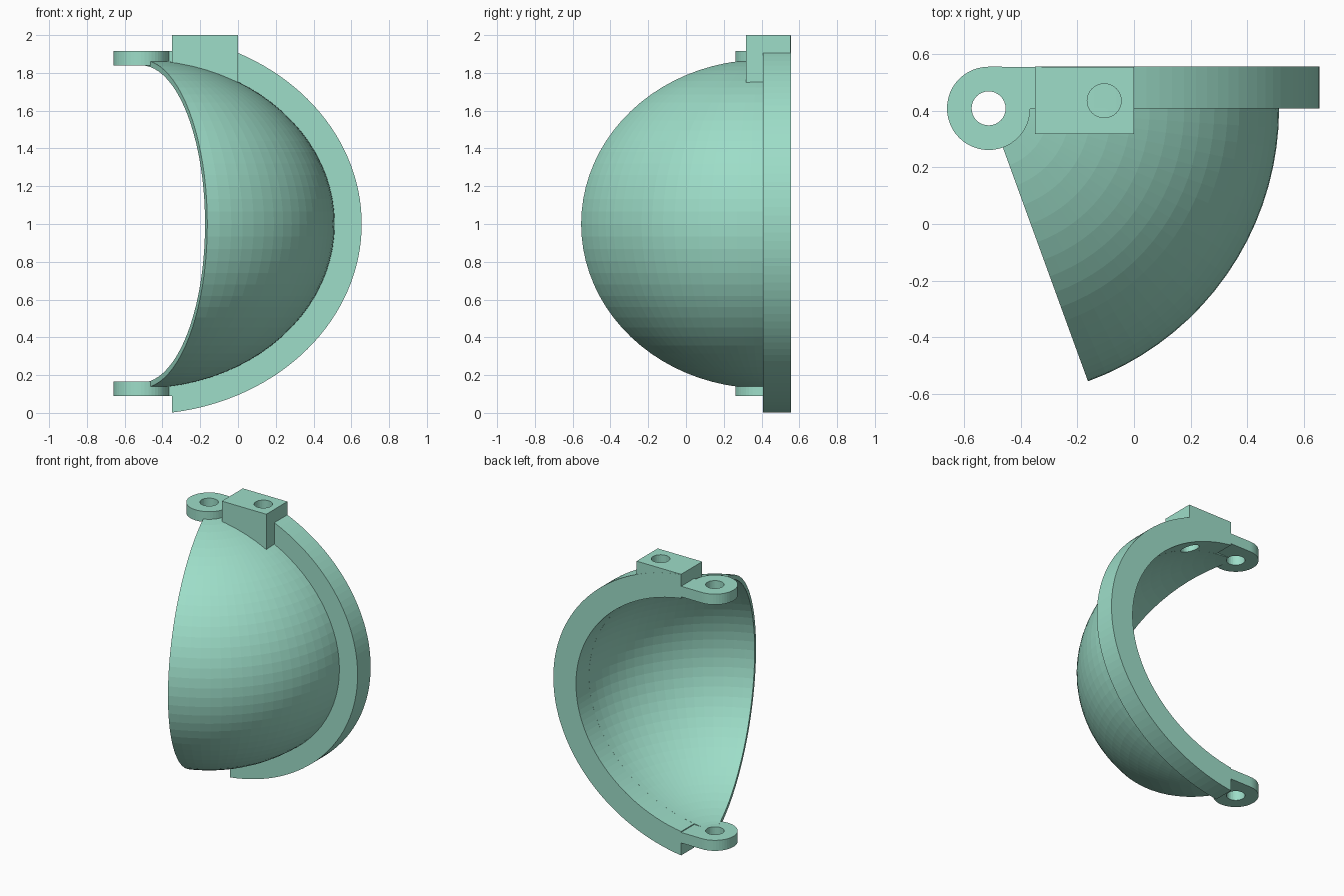
import bpy, bmesh
from math import sin, cos, pi, radians, acos, sqrt
from mathutils import Vector

cube = bpy.data.objects.get("Cube")
if cube:
    bpy.data.objects.remove(cube, do_unlink=True)

# Hinge axis is the centre of the shell and flange
CX, CY, CZ = -0.513, 0.408, 1.0
BACK = 0.555
CUT_X = -0.35
OUTER, INNER = (1.025, 0.87), (0.99, 0.84)   # horizontal and vertical radii
RIM = (1.168, 1.008)
HOLE = 0.06

mint = bpy.data.materials.new("mint green")
mint.use_nodes = True
colour = (0.337, 0.723, 0.578, 1)
mint.diffuse_color = colour
mint.node_tree.nodes["Principled BSDF"].inputs["Base Color"].default_value = colour


def finish(name, bm):
    bmesh.ops.recalc_face_normals(bm, faces=bm.faces)
    mesh = bpy.data.meshes.new(name)
    bm.to_mesh(mesh)
    bm.free()
    obj = bpy.data.objects.new(name, mesh)
    bpy.context.collection.objects.link(obj)
    mesh.materials.append(mint)
    return obj


def extrude_outline(name, points, shift):
    bm = bmesh.new()
    face = bm.faces.new([bm.verts.new(p) for p in points])
    new = bmesh.ops.extrude_face_region(bm, geom=[face])["geom"]
    moved = [v for v in new if isinstance(v, bmesh.types.BMVert)]
    bmesh.ops.translate(bm, verts=moved, vec=Vector(shift))
    return finish(name, bm)


def ellipse_arc(radii, x0, x1, count, y, full=False):
    """Points of the upper arc between two x values, or right round to the lower side."""
    a0 = acos((x0 - CX) / radii[0])
    a1 = -a0 if full else acos((x1 - CX) / radii[0])
    angles = [a0 + (a1 - a0) * i / count for i in range(count + 1)]
    return [(CX + radii[0] * cos(a), y, CZ + radii[1] * sin(a)) for a in angles]


def drill(targets, x, y, z0, z1):
    bm = bmesh.new()
    bmesh.ops.create_cone(bm, cap_ends=True, segments=32, radius1=HOLE,
                          radius2=HOLE, depth=z1 - z0)
    bmesh.ops.translate(bm, verts=bm.verts, vec=(x, y, (z0 + z1) / 2))
    cutter = finish("hole_cutter", bm)
    cutter.hide_render = True
    for obj in targets:
        mod = obj.modifiers.new("hole", 'BOOLEAN')
        mod.operation = 'DIFFERENCE'
        mod.solver = 'EXACT'
        mod.object = cutter
        bpy.context.view_layer.objects.active = obj
        bpy.ops.object.modifier_apply(modifier=mod.name)
    bpy.data.objects.remove(cutter, do_unlink=True)


# Shell: a 70 degree wedge of a flattened sphere, open at the hinge holes
def make_shell(rows=40, cols=18):
    bm = bmesh.new()
    layers = []
    for a, b in (OUTER, INNER):
        limit = acos(HOLE / a)
        grid = []
        for i in range(rows + 1):
            lat = limit * (2 * i / rows - 1)
            grid.append([bm.verts.new((CX + a * cos(lat) * cos(t),
                                       CY + a * cos(lat) * sin(t),
                                       CZ + b * sin(lat)))
                         for t in [radians(-70) * j / cols for j in range(cols + 1)]])
        layers.append(grid)
    out, inn = layers
    for grid in layers:
        for r0, r1 in zip(grid, grid[1:]):
            for j in range(cols):
                bm.faces.new((r0[j], r0[j + 1], r1[j + 1], r1[j]))
    for i in range(rows):
        for j in (0, cols):
            bm.faces.new((out[i][j], out[i + 1][j], inn[i + 1][j], inn[i][j]))
    for j in range(cols):
        for i in (0, rows):
            bm.faces.new((out[i][j], out[i][j + 1], inn[i][j + 1], inn[i][j]))
    return finish("shell", bm)


shell = make_shell()

# Flange: elliptical band along the back edge of the shell
band = ellipse_arc(RIM, CUT_X, None, 64, CY, full=True)
band += ellipse_arc(INNER, CUT_X, None, 64, CY, full=True)[::-1]
flange = extrude_outline("flange", band, (0, BACK - CY, 0))

# Mounting block on top, its underside following the shell
block_front = [(CUT_X, 0.318, 2.0), (0, 0.318, 2.0)]
block_front += ellipse_arc((1.0075, 0.855), 0, CUT_X, 10, 0.318)
block = extrude_outline("mounting_block", block_front, (0, BACK - 0.0005 - 0.318, 0))

# Hinge lugs: round eye with a straight strip into the flange
lug_radius = BACK - CY
for name, z in (("upper_hinge_lug", 1.84), ("lower_hinge_lug", 0.09)):
    outline = [(-0.3, BACK - 0.0005, z)]
    for i in range(37):
        a = radians(90 + 270 * i / 36)
        outline.append((CX + lug_radius * cos(a), CY + lug_radius * sin(a), z))
    outline.append((-0.3, CY, z))
    lug = extrude_outline(name, outline, (0, 0, 0.075))
    drill([lug], CX, CY, z - 0.1, z + 0.2)

# Screw hole through the block, flange and shell
drill([block, flange, shell], -0.105, 0.435, 1.6, 2.1)
